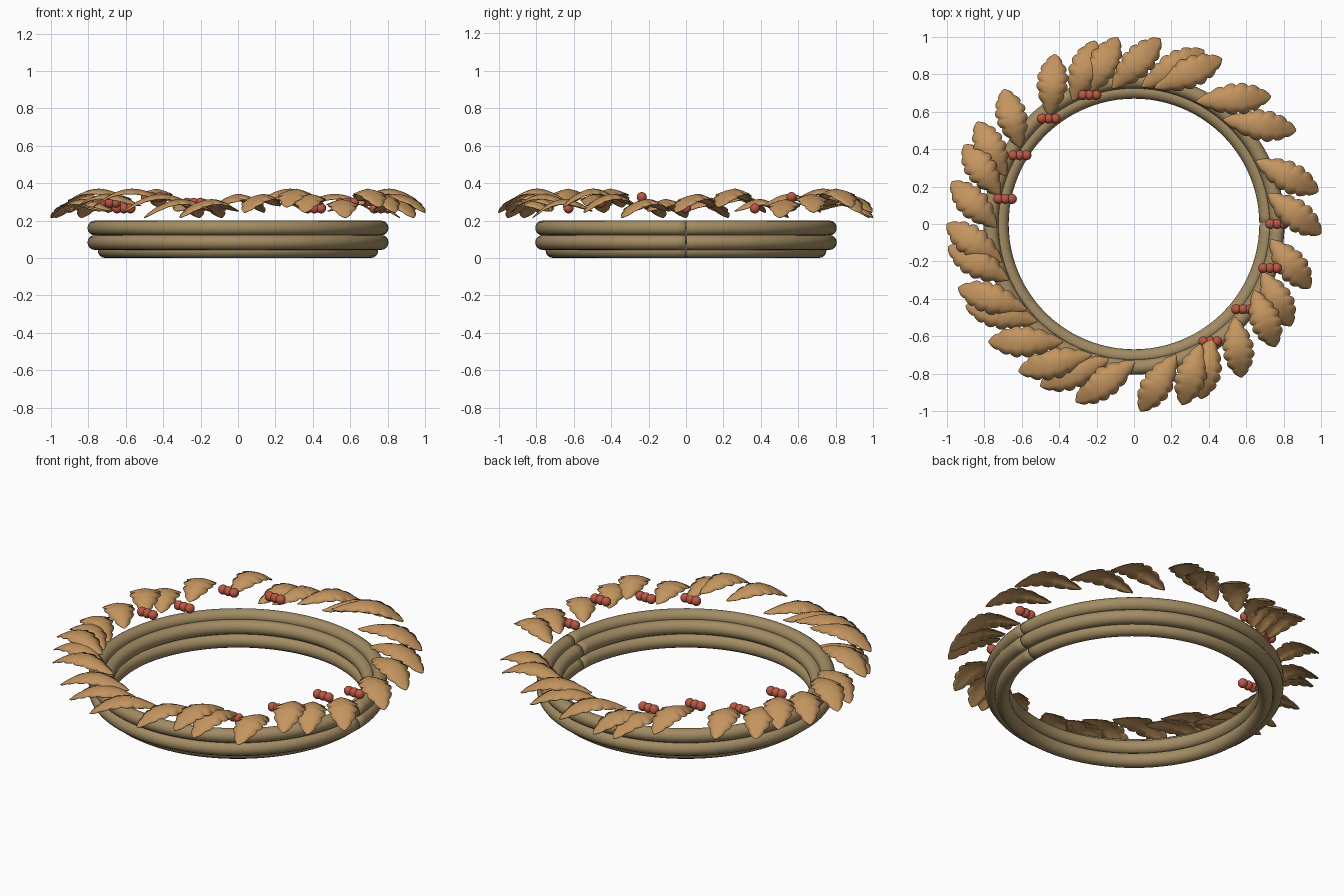
import bpy
import bmesh
from math import sin, cos, pi, radians
from mathutils import Vector

cube = bpy.data.objects.get("Cube")
if cube:
    bpy.data.objects.remove(cube, do_unlink=True)


def material(name, rgb):
    mat = bpy.data.materials.new(name)
    mat.use_nodes = True
    color = (*rgb, 1)
    mat.diffuse_color = color
    mat.node_tree.nodes["Principled BSDF"].inputs["Base Color"].default_value = color
    return mat


TWIG = material("twig brown", (0.36, 0.26, 0.125))
LEAF = material("autumn leaf", (0.55, 0.30, 0.115))
BERRY = material("berry red", (0.5, 0.095, 0.057))


def add_object(name, bm, mat):
    mesh = bpy.data.meshes.new(name)
    bm.to_mesh(mesh)
    bm.free()
    mesh.materials.append(mat)
    for poly in mesh.polygons:
        poly.use_smooth = True
    obj = bpy.data.objects.new(name, mesh)
    bpy.context.collection.objects.link(obj)
    return obj


def bridge(bm, a, b):
    for i in range(len(a)):
        j = (i + 1) % len(a)
        bm.faces.new((a[i], a[j], b[j], b[i]))


# Hoop: one open tube whose pinched ends meet at the +x seam
def hoop(name, radius, z, thick=0.04, segments=96, sides=16):
    bm = bmesh.new()
    loops = []
    gap = 0.003
    stops = [gap, gap * 3] + [2 * pi * s / segments for s in range(1, segments)]
    stops += [2 * pi - gap * 3, 2 * pi - gap]
    for k, a in enumerate(stops):
        t = thick * (0.8 if k in (0, len(stops) - 1) else 1)
        loop = []
        for s in range(sides):
            b = 2 * pi * s / sides
            r = radius + t * cos(b)
            loop.append(bm.verts.new((r * cos(a), r * sin(a), z + t * sin(b))))
        loops.append(loop)
    for a, b in zip(loops, loops[1:]):
        bridge(bm, a, b)
    bm.faces.new(loops[0])
    bm.faces.new(loops[-1])
    bmesh.ops.recalc_face_normals(bm, faces=bm.faces)
    add_object(name, bm, TWIG)


hoop("upper_outer_hoop", 0.765, 0.16)
hoop("upper_inner_hoop", 0.71, 0.12)
hoop("lower_outer_hoop", 0.765, 0.083)
hoop("lower_inner_hoop", 0.71, 0.04)


# Leaf: arched blade with lobed margins and a raised midrib
def leaf(name, base, tip, z, rows=48, lobes=6, half_width=0.085):
    bm = bmesh.new()
    along = tip - base
    side = Vector((-along.y, along.x)).normalized()
    grid = []
    for i in range(rows + 1):
        t = i / rows
        outline = sin(pi * t) ** 0.72 if 0 < t < 1 else 0
        notch = 0.8 + 0.2 * abs(sin(pi * lobes * t)) ** 0.7
        height = z + 0.066 * sin(pi * t) - 0.035 * t ** 3
        row = []
        for s in (-1, -0.5, 0, 0.5, 1):
            # Only the margin is notched, and it sweeps towards the tip
            width = max(0.004, half_width * outline * (notch if abs(s) == 1 else 0.9))
            p = base + along * (t + 0.05 * abs(s) * outline) + side * (s * width)
            droop = 0.026 * abs(s) ** 1.5 * outline
            row.append(bm.verts.new((p.x, p.y, height - droop)))
        grid.append(row)
    for a, b in zip(grid, grid[1:]):
        for k in range(4):
            bm.faces.new((a[k], b[k], b[k + 1], a[k + 1]))
    bmesh.ops.recalc_face_normals(bm, faces=bm.faces)
    obj = add_object(name, bm, LEAF)
    solid = obj.modifiers.new("thickness", "SOLIDIFY")
    solid.thickness = 0.004
    solid.offset = 0


def polar(r, degrees):
    a = radians(degrees)
    return Vector((r * cos(a), r * sin(a)))


# Leaves swirl clockwise at three heights; each stem trails its tip
STEP = 0.028
low = [30, 95, 102, 147, 167, 180, 187, 240, 252, 305, 340]
middle = [43, 68, 82, 134, 155, 206, 232, 272, 291, 327, 357]
high = [10, 62, 115, 200, 219, 285, 319]
for level, tips in enumerate((low, middle, high)):
    for i, a in enumerate(tips):
        stem = a + 16 + 4 * cos(radians(2 * (a - 45)))
        leaf(f"leaf_tier_{level + 1}_{i + 1}", polar(0.735, stem), polar(1.0, a),
             0.25 + STEP * level)


# Berries: rows of three on two opposite arcs
def berries(name, x, y, z):
    bm = bmesh.new()
    for k in (-1, 0, 1):
        ball = bmesh.ops.create_uvsphere(bm, u_segments=16, v_segments=10, radius=0.027)
        bmesh.ops.translate(bm, verts=ball["verts"], vec=(x + k * 0.036, y, z))
    add_object(name, bm, BERRY)


clusters = [(0, 0.765, 0), (342, 0.764, 2), (322, 0.74, 1), (303, 0.748, 0),
            (169, 0.702, 1), (149, 0.713, 0), (129, 0.725, 2), (109, 0.729, 1)]
for i, (a, r, level) in enumerate(clusters):
    p = polar(r, a)
    berries(f"berry_cluster_{i + 1}", p.x, p.y, 0.265 + 0.03 * level)
